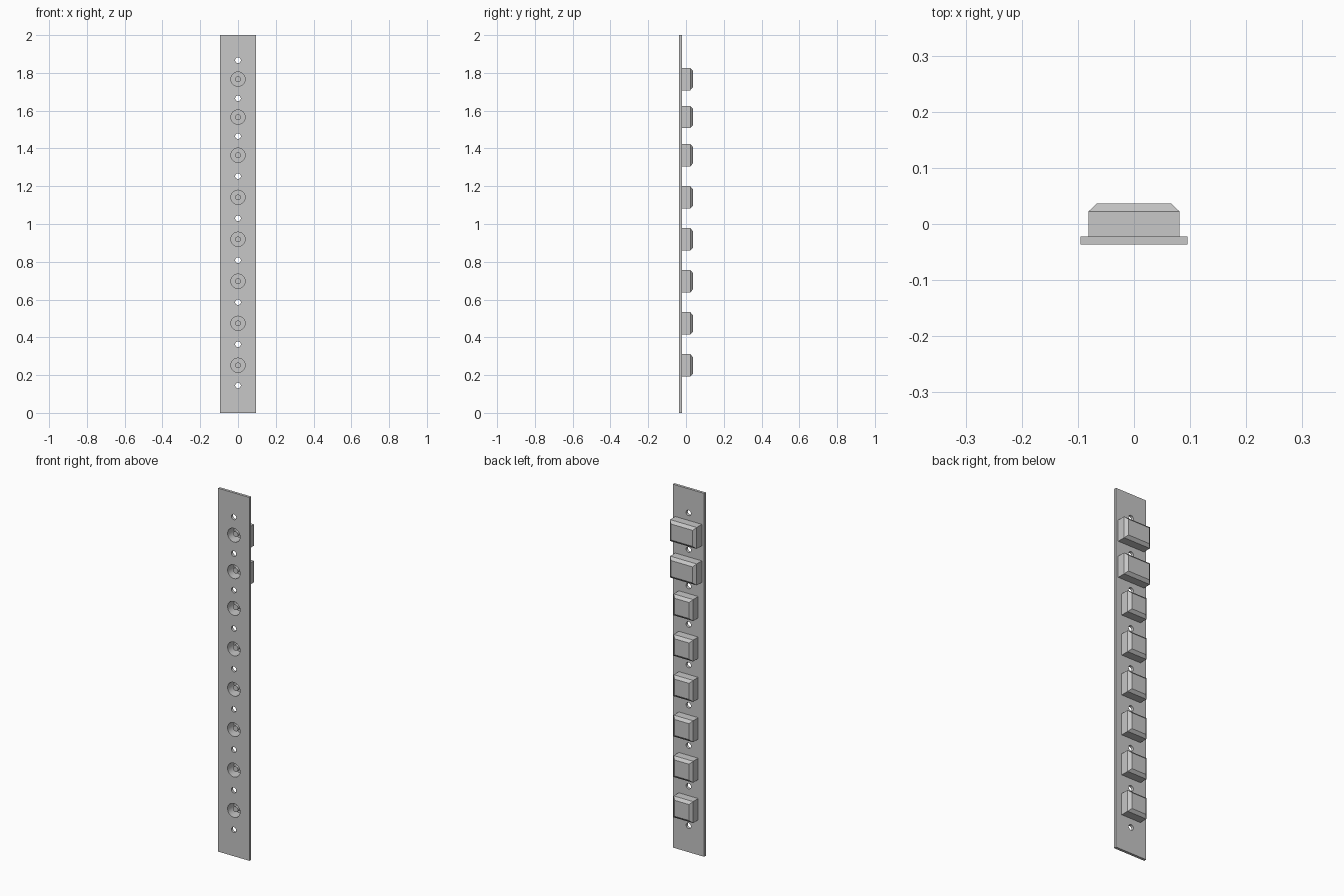
import bpy, bmesh, math
from mathutils import Matrix, Vector

if "Cube" in bpy.data.objects:
    bpy.data.objects.remove(bpy.data.objects["Cube"])

grey = bpy.data.materials.new("light grey")
grey.use_nodes = True
COLOUR = (0.57, 0.57, 0.57, 1)
grey.diffuse_color = COLOUR
grey.node_tree.nodes["Principled BSDF"].inputs["Base Color"].default_value = COLOUR

FRONT, BACK = -0.0365, -0.022      # panel faces
SHOULDER, TOP = 0.0225, 0.0365     # housing bevel start and back face
FLOOR = 0.02                       # socket floor
SOCKETS = [0.252, 0.474, 0.697, 0.919, 1.141, 1.364, 1.566, 1.767]
SCREWS = [0.145, 0.363, 0.586, 0.808, 1.03, 1.253, 1.465, 1.665, 1.867]


def finish(name, bm):
    mesh = bpy.data.meshes.new(name)
    bmesh.ops.recalc_face_normals(bm, faces=bm.faces)
    bm.to_mesh(mesh)
    bm.free()
    mesh.materials.append(grey)
    obj = bpy.data.objects.new(name, mesh)
    bpy.context.collection.objects.link(obj)
    return obj


def add_box(bm, sx, y0, y1, z, sz):
    scale = Matrix.Diagonal((sx, y1 - y0, sz, 1))
    bmesh.ops.create_cube(bm, size=1, matrix=Matrix.Translation((0, (y0 + y1) / 2, z)) @ scale)


def add_cylinder(bm, r, y0, y1, z, sides=24):
    place = Matrix.Translation((0, (y0 + y1) / 2, z)) @ Matrix.Rotation(math.pi / 2, 4, "X")
    bmesh.ops.create_cone(bm, cap_ends=True, segments=sides, radius1=r, radius2=r,
                          depth=y1 - y0, matrix=place)


def cut(obj, bm):
    cutter = finish("cutter", bm)
    cutter.hide_render = True
    mod = obj.modifiers.new("holes", "BOOLEAN")
    mod.operation, mod.solver, mod.object = "DIFFERENCE", "EXACT", cutter
    smooth(obj, "holes")
    bpy.data.objects.remove(cutter)


def smooth(obj, modifier=None):
    bpy.ops.object.select_all(action="DESELECT")
    obj.select_set(True)
    bpy.context.view_layer.objects.active = obj
    if modifier:
        bpy.ops.object.modifier_apply(modifier=modifier)
    bpy.ops.object.shade_smooth_by_angle(angle=math.radians(30))


# Panel with screw holes and socket openings
bm = bmesh.new()
add_box(bm, 0.19, FRONT, BACK, 1, 2)
panel = finish("panel", bm)
holes = bmesh.new()
for z in SCREWS:
    add_cylinder(holes, 0.015, FRONT - 0.02, BACK + 0.02, z)
for z in SOCKETS:
    add_cylinder(holes, 0.038, FRONT - 0.02, BACK + 0.02, z)
cut(panel, holes)

# Bevelled housings behind the panel, the top two wider
for i, z in enumerate(SOCKETS):
    width = 0.162 if i >= 6 else 0.118
    bm = bmesh.new()
    add_box(bm, width, BACK, SHOULDER, z, 0.118)
    back = next(f for f in bm.faces if f.calc_center_median().y > SHOULDER - 0.001)
    new = bmesh.ops.extrude_face_region(bm, geom=[back])["geom"]
    bmesh.ops.delete(bm, geom=[back], context="FACES")
    for v in (g for g in new if isinstance(g, bmesh.types.BMVert)):
        v.co = Vector((v.co.x - math.copysign(0.015, v.co.x), TOP,
                       v.co.z - math.copysign(0.015, v.co.z - z)))
    housing = finish(f"socket_housing_{i + 1}", bm)
    bore = bmesh.new()
    add_cylinder(bore, 0.038, BACK - 0.02, FLOOR, z)
    cut(housing, bore)

    # Centre pin inside the socket
    bm = bmesh.new()
    add_cylinder(bm, 0.015, BACK, FLOOR + 0.003, z)
    smooth(finish(f"socket_pin_{i + 1}", bm))
